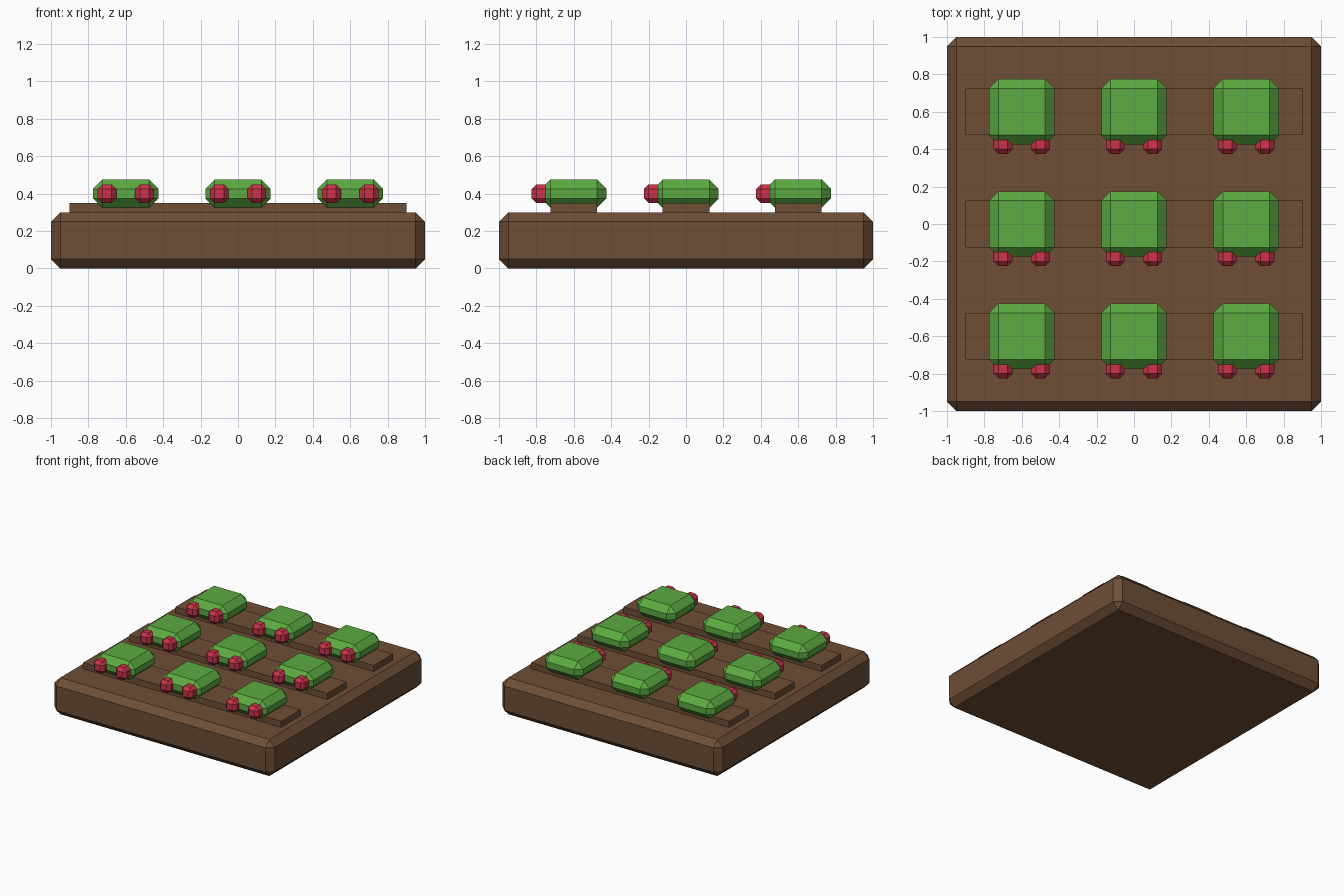
import bpy
import bmesh

cube = bpy.data.objects.get("Cube")
if cube:
    bpy.data.objects.remove(cube, do_unlink=True)


def make_material(name, rgb):
    mat = bpy.data.materials.new(name)
    mat.use_nodes = True
    mat.diffuse_color = (*rgb, 1)
    mat.node_tree.nodes["Principled BSDF"].inputs["Base Color"].default_value = (*rgb, 1)
    return mat


soil_brown = make_material("soil brown", (0.156, 0.076, 0.036))
leaf_green = make_material("leaf green", (0.107, 0.41, 0.054))
berry_red = make_material("berry red", (0.60, 0.034, 0.07))


def make_box(name, centre, size, mat, chamfer=0):
    """Flat-shaded box with an optional single-segment chamfer."""
    bm = bmesh.new()
    bmesh.ops.create_cube(bm, size=1)
    bmesh.ops.scale(bm, vec=size, verts=bm.verts)
    if chamfer:
        bmesh.ops.bevel(bm, geom=bm.edges[:], offset=chamfer, segments=1,
                        affect='EDGES', profile=0.5)
    mesh = bpy.data.meshes.new(name)
    bm.to_mesh(mesh)
    bm.free()
    mesh.materials.append(mat)
    obj = bpy.data.objects.new(name, mesh)
    obj.location = centre
    bpy.context.collection.objects.link(obj)
    return obj


# Soil bed
make_box("soil_bed", (0, 0, 0.15), (2, 2, 0.3), soil_brown, 0.05)

spacing = 0.6
for row in range(3):
    y = (row - 1) * spacing
    # Raised planting ridge
    make_box(f"ridge_{row + 1}", (0, y, 0.32), (1.8, 0.25, 0.06), soil_brown)
    for col in range(3):
        x = (col - 1) * spacing
        tag = f"{row + 1}_{col + 1}"
        # Leafy bush with a pair of berries at its front
        make_box(f"bush_{tag}", (x, y, 0.4), (0.35, 0.35, 0.15), leaf_green, 0.05)
        for side, label in ((1, "left"), (-1, "right")):
            make_box(f"berry_{label}_{tag}", (x + side * 0.1, y - 0.175, 0.4),
                     (0.1, 0.1, 0.1), berry_red, 0.025)
